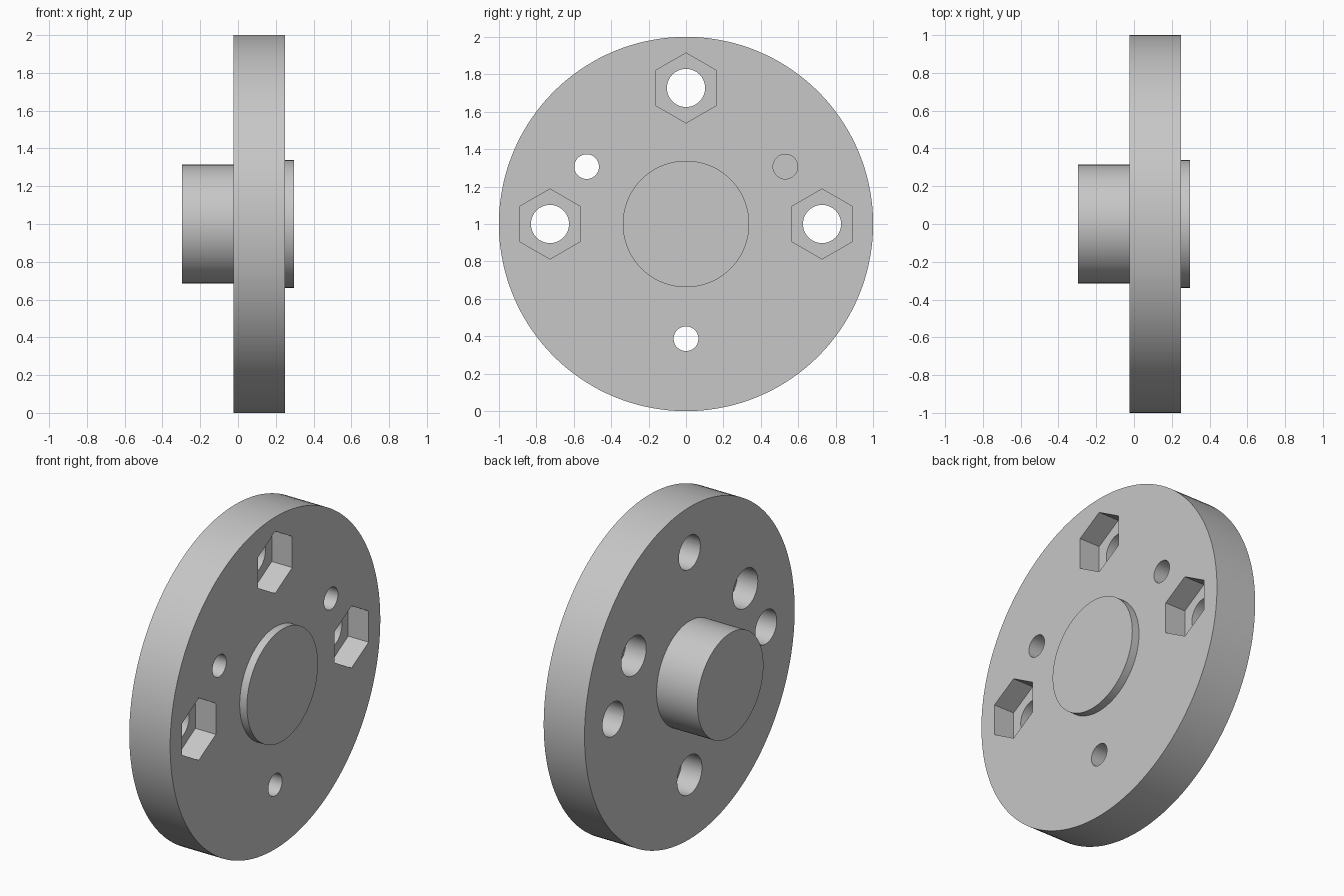
import bpy, bmesh
from math import sin, cos, radians, tau

if "Cube" in bpy.data.objects:
    bpy.data.objects.remove(bpy.data.objects["Cube"])

CENTRE_Z = 1.0
BACK, REAR, FACE, FRONT = -0.296, -0.024, 0.248, 0.296
MIDDLE = (REAR + FACE) / 2
OVER = 0.05

metal = bpy.data.materials.new("plain grey")
metal.use_nodes = True
grey = (0.57, 0.57, 0.57, 1)
metal.diffuse_color = grey
metal.node_tree.nodes["Principled BSDF"].inputs["Base Color"].default_value = grey


def add_turning(bm, profile, sides, y=0, z=CENTRE_Z):
    """Closed solid along x from (x, radius) pairs; first corner points up."""
    rings = [[bm.verts.new((x, y + r * sin(tau * i / sides), z + r * cos(tau * i / sides)))
              for i in range(sides)] for x, r in profile]
    for a, b in zip(rings, rings[1:]):
        for i in range(sides):
            j = (i + 1) % sides
            bm.faces.new((a[i], a[j], b[j], b[i]))
    bm.faces.new(rings[0])
    bm.faces.new(rings[-1])


def finish(name, bm):
    bmesh.ops.recalc_face_normals(bm, faces=bm.faces)
    mesh = bpy.data.meshes.new(name)
    bm.to_mesh(mesh)
    bm.free()
    mesh.materials.append(metal)
    obj = bpy.data.objects.new(name, mesh)
    bpy.context.collection.objects.link(obj)
    return obj


# Disc with rear hub and front raised pad, turned in one piece
bm = bmesh.new()
add_turning(bm, [(BACK, 0.314), (REAR, 0.314), (REAR, 1.0),
                 (FACE, 1.0), (FACE, 0.338), (FRONT, 0.338)], 144)
flange = finish("flange_disc", bm)

# Through holes and their half-depth pockets
holes, pockets = bmesh.new(), bmesh.new()
through = [(REAR - OVER, FACE + OVER)]


def drill(bm, start, end, radius, sides, angle, distance):
    a = radians(angle)
    add_turning(bm, [(start, radius), (end, radius)], sides,
                distance * cos(a), CENTRE_Z + distance * sin(a))


# Bolt holes with hexagonal nut pockets in the front face
for angle in (0, 90, 180):
    drill(holes, REAR - OVER, FACE + OVER, 0.102, 48, angle, 0.727)
    drill(pockets, MIDDLE, FACE + OVER, 0.187, 6, angle, 0.727)

# Screw holes with round counterbores in the rear face
for angle in (30, 150, 270):
    drill(holes, REAR - OVER, FACE + OVER, 0.066, 48, angle, 0.613)
    drill(pockets, REAR - OVER, MIDDLE, 0.118, 48, angle, 0.613)

bpy.ops.object.select_all(action="DESELECT")
bpy.context.view_layer.objects.active = flange
flange.select_set(True)
for name, cut in (("hole_cutter", holes), ("pocket_cutter", pockets)):
    cutter = finish(name, cut)
    cutter.hide_render = True
    mod = flange.modifiers.new(name, "BOOLEAN")
    mod.operation = "DIFFERENCE"
    mod.solver = "EXACT"
    mod.object = cutter
    bpy.ops.object.modifier_apply(modifier=mod.name)
    bpy.data.objects.remove(cutter)

bpy.ops.object.shade_smooth_by_angle(angle=radians(30))
